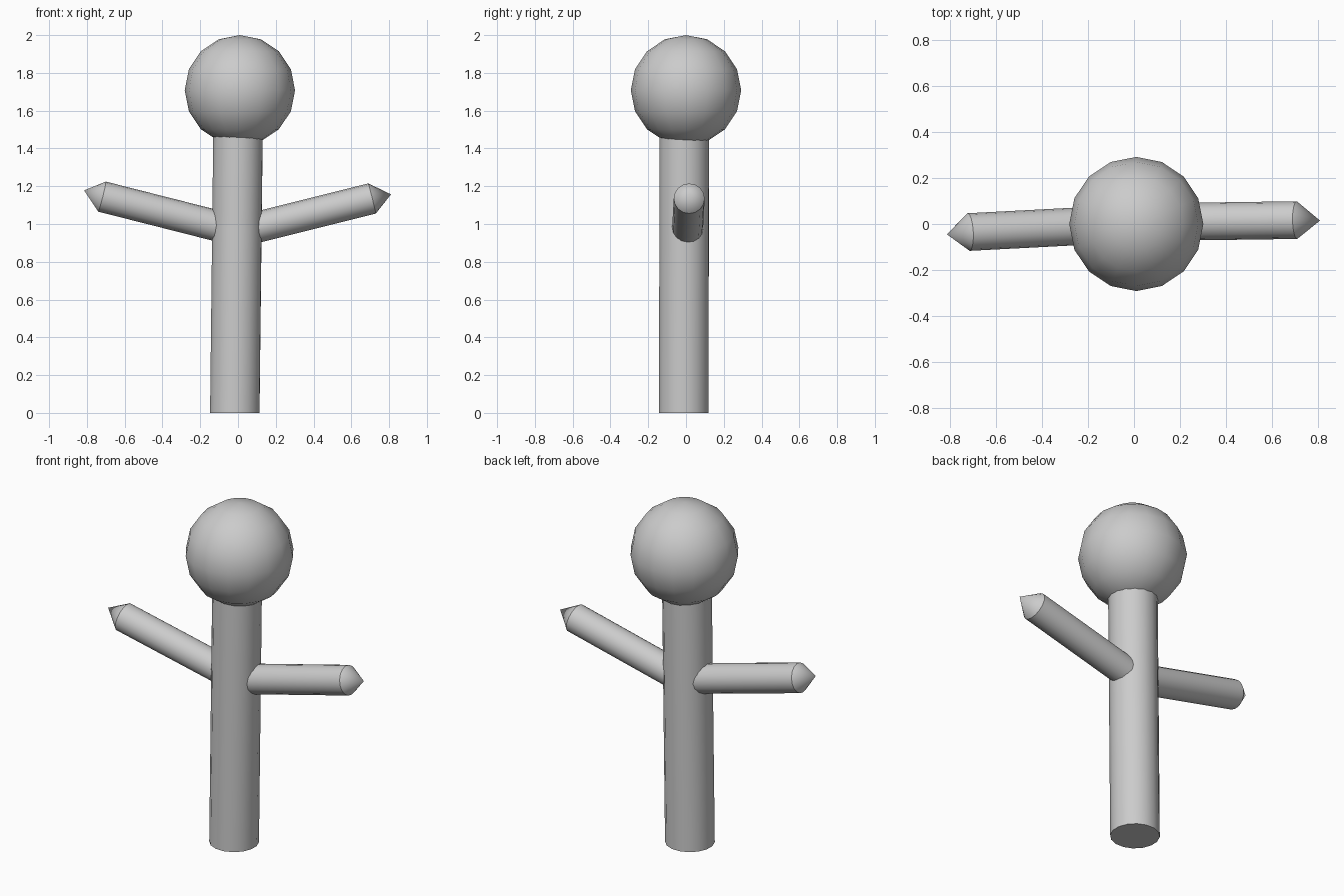
import bpy, bmesh, math
from mathutils import Vector, Matrix

if "Cube" in bpy.data.objects:
    bpy.data.objects.remove(bpy.data.objects["Cube"])

SIDES = 16


def finish(name, bm, angle):
    bmesh.ops.recalc_face_normals(bm, faces=bm.faces)
    mesh = bpy.data.meshes.new(name)
    bm.to_mesh(mesh)
    bm.free()
    ob = bpy.data.objects.new(name, mesh)
    bpy.context.collection.objects.link(ob)
    bpy.ops.object.select_all(action='DESELECT')
    ob.select_set(True)
    bpy.context.view_layer.objects.active = ob
    bpy.ops.object.shade_smooth_by_angle(angle=math.radians(angle))
    return ob


def rod(name, start, end, radius, tip=None):
    """Round rod between two points, optionally ending in a pointed tip."""
    a, b = Vector(start), Vector(end)
    rot = (b - a).to_track_quat('Z', 'Y').to_matrix().to_4x4()
    bm = bmesh.new()
    bmesh.ops.create_cone(bm, cap_ends=True, segments=SIDES, radius1=radius,
                          radius2=radius, depth=(b - a).length,
                          matrix=Matrix.Translation((a + b) / 2) @ rot)
    if tip:
        bm.faces.ensure_lookup_table()
        cap = min((f for f in bm.faces if len(f.verts) == SIDES),
                  key=lambda f: (f.calc_center_median() - b).length)
        point = bmesh.ops.poke(bm, faces=[cap])['verts'][0]
        point.co = Vector(tip)
    return finish(name, bm, 35)


# Trunk, leaning very slightly, with its foot levelled to the ground
trunk = rod("body", (-0.017, -0.012, 0.0), (0.0, -0.009, 1.48), 0.133)
for v in trunk.data.vertices:
    if v.co.z < 0.1:
        v.co.z = 0.0

# Head
bm = bmesh.new()
bmesh.ops.create_uvsphere(bm, u_segments=SIDES, v_segments=SIDES // 2, radius=0.292,
                          matrix=Matrix.Translation((0.01, 0.0, 1.708)))
finish("head", bm, 60)

# Raised arms with pointed ends
rod("right_arm", (0.05, 0.008, 0.97), (0.71, 0.017, 1.135), 0.082, (0.81, 0.015, 1.157))
rod("left_arm", (-0.05, 0.0, 0.975), (-0.72, -0.035, 1.145), 0.082, (-0.815, -0.045, 1.178))
